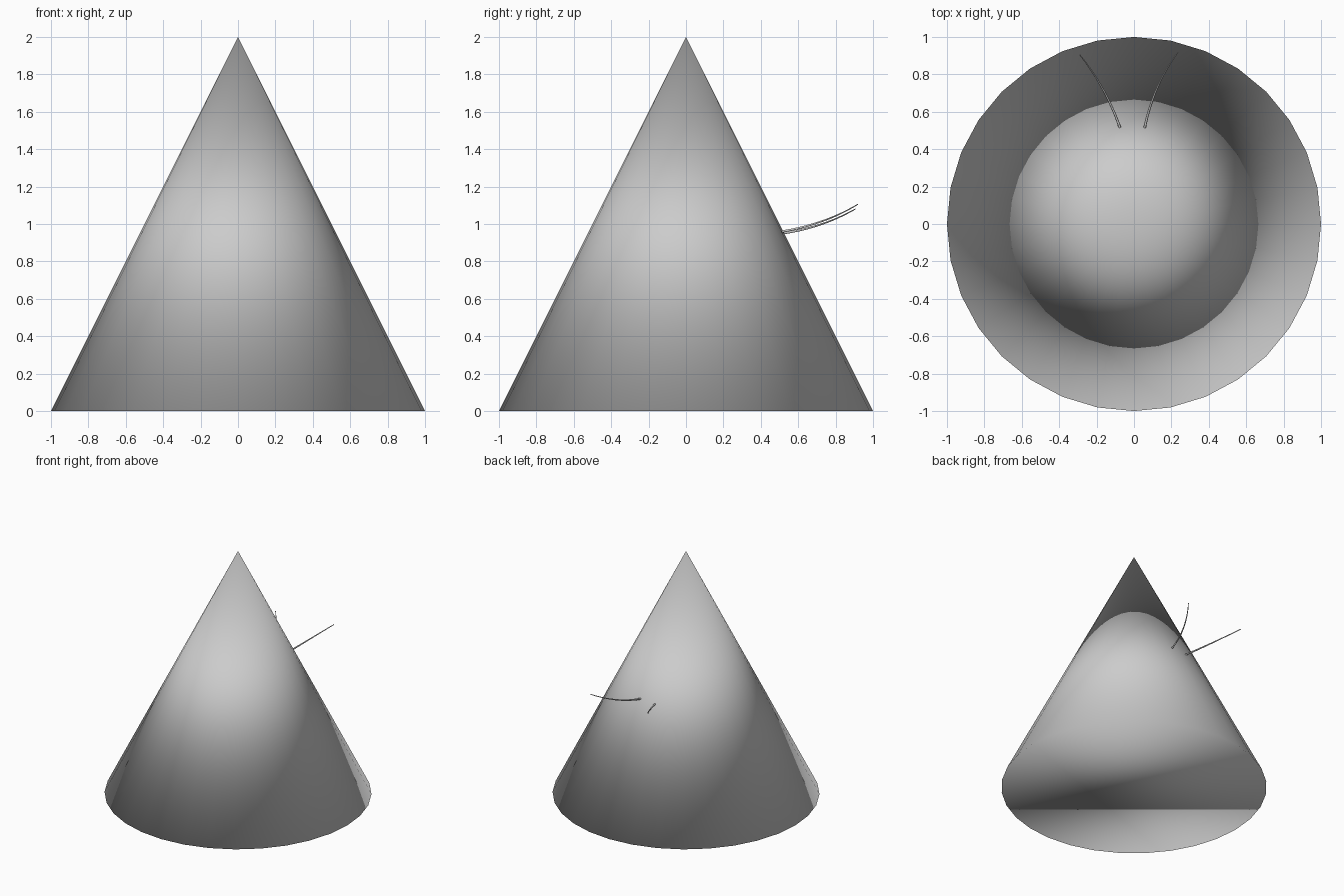
import bpy

cube = bpy.data.objects.get("Cube")
if cube:
    bpy.data.objects.remove(cube, do_unlink=True)


def make_material(name, color):
    mat = bpy.data.materials.new(name)
    mat.use_nodes = True
    mat.diffuse_color = color
    mat.node_tree.nodes["Principled BSDF"].inputs["Base Color"].default_value = color
    return mat


grey = make_material("light grey", (0.6, 0.6, 0.6, 1))

# Closed cone, smooth across the rim as well
bpy.ops.mesh.primitive_cone_add(vertices=32, radius1=1, radius2=0, depth=2, location=(0, 0, 1))
cone = bpy.context.object
cone.name = "cone_body"
cone.data.materials.append(grey)
bpy.ops.object.shade_smooth()


# Thin tapered hair that bends upward and outward
def make_hair(name, points):
    curve = bpy.data.curves.new(name, "CURVE")
    curve.dimensions = "3D"
    curve.bevel_depth = 0.007
    curve.bevel_resolution = 1
    curve.use_fill_caps = True
    spline = curve.splines.new("NURBS")
    spline.points.add(len(points) - 1)
    for i, (point, co) in enumerate(zip(spline.points, points)):
        point.co = (*co, 1)
        point.radius = 1 - 0.3 * i
    spline.order_u = 3
    spline.use_endpoint_u = True
    spline.resolution_u = 8
    curve.materials.append(grey)
    hair = bpy.data.objects.new(name, curve)
    bpy.context.collection.objects.link(hair)


make_hair("right_hair", [(-0.075, 0.515, 0.95), (-0.15, 0.73, 0.98), (-0.29, 0.905, 1.08)])
make_hair("left_hair", [(0.057, 0.515, 0.96), (0.105, 0.745, 1.0), (0.235, 0.918, 1.105)])
